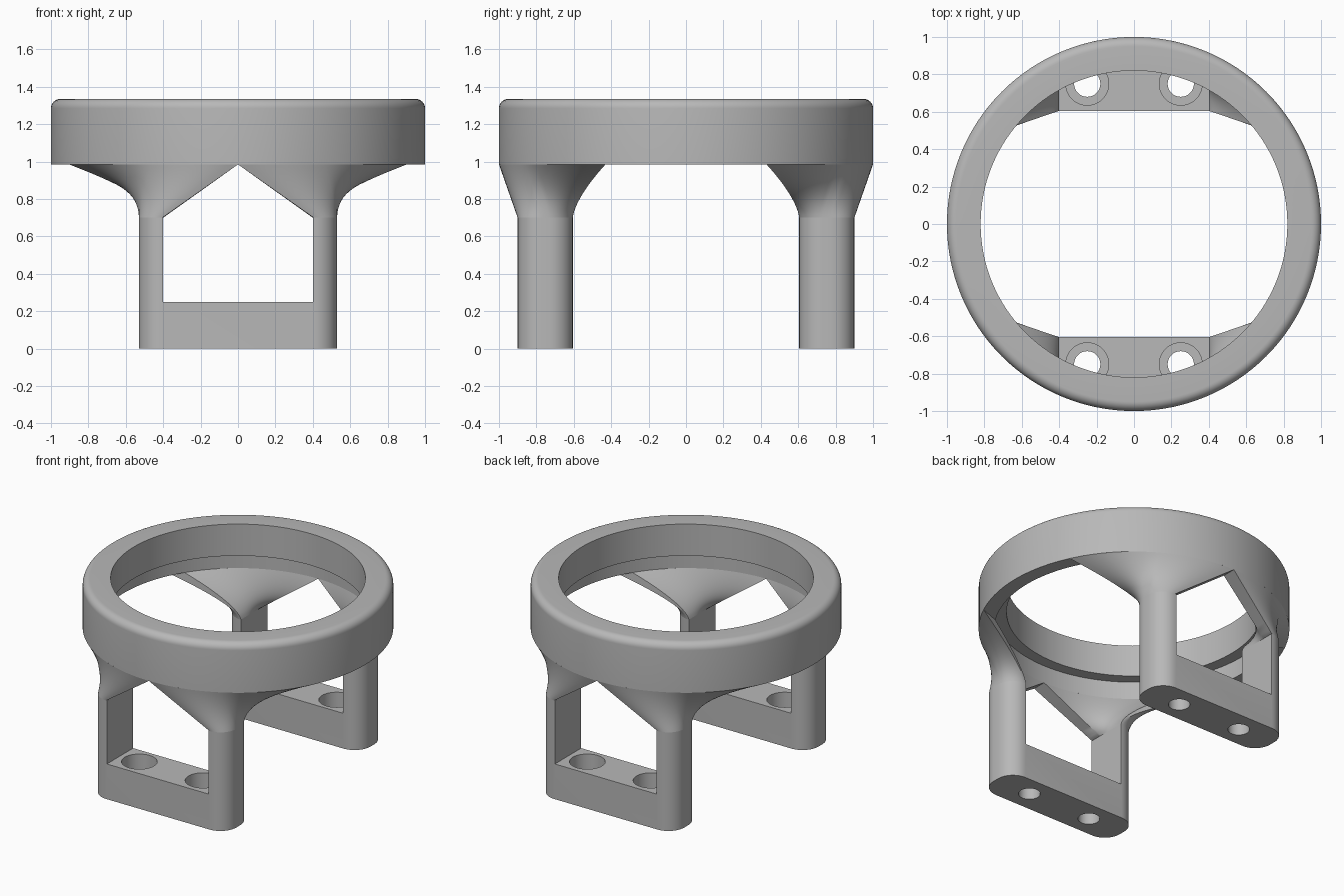
import bpy, bmesh, math
from math import sin, cos, pi, radians

if "Cube" in bpy.data.objects:
    bpy.data.objects.remove(bpy.data.objects["Cube"])

grey = bpy.data.materials.new("plain_grey")
grey.use_nodes = True
colour = (0.48, 0.48, 0.48, 1)
grey.diffuse_color = colour
grey.node_tree.nodes["Principled BSDF"].inputs["Base Color"].default_value = colour

LEG_TOP, RING_BOTTOM, RING_TOP = 0.7, 0.985, 1.335
LEG_IN, LEG_OUT, Y_IN, Y_OUT = 0.4, 0.53, 0.605, 0.9
CORNER = 0.125


def make(name, bm):
    bmesh.ops.recalc_face_normals(bm, faces=bm.faces)
    me = bpy.data.meshes.new(name)
    bm.to_mesh(me)
    bm.free()
    ob = bpy.data.objects.new(name, me)
    bpy.context.collection.objects.link(ob)
    me.materials.append(grey)
    return ob


def activate(ob):
    bpy.ops.object.select_all(action='DESELECT')
    ob.select_set(True)
    bpy.context.view_layer.objects.active = ob


def smooth(ob, angle=30):
    activate(ob)
    bpy.ops.object.shade_smooth_by_angle(angle=radians(angle))


def skin(loops, name, closed=False):
    """Join matching closed loops of points with quads; cap unless closed."""
    bm = bmesh.new()
    rows = [[bm.verts.new(p) for p in loop] for loop in loops]
    n = len(rows[0])
    pairs = list(zip(rows, rows[1:])) + ([(rows[-1], rows[0])] if closed else [])
    for a, b in pairs:
        for i in range(n):
            j = (i + 1) % n
            bm.faces.new((a[i], a[j], b[j], b[i]))
    if not closed:
        bm.faces.new(rows[0])
        bm.faces.new(rows[-1])
    return make(name, bm)


def extrude(points, z0, z1, name):
    return skin([[(x, y, z) for x, y in points] for z in (z0, z1)], name)


def circle(cx, cy, r, n=48):
    return [(cx + r * cos(2 * pi * i / n), cy + r * sin(2 * pi * i / n)) for i in range(n)]


def cut(ob, cutter):
    activate(ob)
    mod = ob.modifiers.new("cut", 'BOOLEAN')
    mod.operation, mod.solver, mod.object = 'DIFFERENCE', 'EXACT', cutter
    cutter.hide_render = True
    bpy.ops.object.modifier_apply(modifier=mod.name)
    bpy.data.objects.remove(cutter)


# Stepped ring with rounded top edge
R = 0.05
profile = [(0.9, RING_BOTTOM), (1, RING_BOTTOM)]
profile += [(1 - R + R * cos(a), RING_TOP - R + R * sin(a))
            for a in (pi / 2 * i / 8 for i in range(9))]
profile += [(0.82, RING_TOP), (0.82, 1.11), (0.9, 1.11)]
SEG = 128
ring = skin([[(r * cos(t), r * sin(t), z) for r, z in profile]
             for t in (2 * pi * k / SEG for k in range(SEG))], "top_ring", True)
smooth(ring)

# Rounded outer end shared by base plates and legs
end = []
for cy, start in ((Y_OUT - CORNER, pi / 2), (Y_IN + CORNER, 0)):
    for i in range(11):
        a = start - pi / 2 * i / 10
        end.append((LEG_OUT - CORNER + CORNER * cos(a), cy + CORNER * sin(a)))

# Front and back frames: plate, two legs, counterbored screw holes
for side, sy in (("front", -1), ("back", 1)):
    outline = end + [(-x, y) for x, y in reversed(end)]
    frame = extrude([(x, sy * y) for x, y in outline], 0, LEG_TOP, side + "_leg_frame")
    window = [(-LEG_IN, 0.4), (LEG_IN, 0.4), (LEG_IN, 1.1), (-LEG_IN, 1.1)]
    cut(frame, extrude([(x, sy * y) for x, y in window], 0.25, 0.9, "window_cutter"))
    for x in (-0.25, 0.25):
        cut(frame, extrude(circle(x, sy * 0.75, 0.115), 0.1, 0.4, "counterbore_cutter"))
        cut(frame, extrude(circle(x, sy * 0.75, 0.07), -0.1, 0.2, "hole_cutter"))
    smooth(frame)

# Flares blending each leg into a sector of the ring
N = len(end)
LEVELS = 16
for side, sy in (("front", -1), ("back", 1)):
    for hand, sx in (("left", 1), ("right", -1)):
        loops = []
        for lv in range(LEVELS + 1):
            s = lv / LEVELS
            outer, inner = [], []
            for i, (bx, by) in enumerate(end):
                u = i / (N - 1)
                w = s ** (1 + 0.5 * u)
                z = LEG_TOP + (RING_BOTTOM - LEG_TOP) * s
                a, b = radians(90 - 64.5 * u), radians(90 - 57.5 * u)
                iy = 0.82 + (Y_IN - 0.82) * u
                outer.append((sx * (bx + (cos(a) - bx) * w),
                              sy * (by + (sin(a) - by) * w), z))
                inner.append((sx * (LEG_IN + (0.9 * cos(b) - LEG_IN) * w),
                              sy * (iy + (0.9 * sin(b) - iy) * w), z))
            loops.append(outer + inner[::-1])
        smooth(skin(loops, side + "_" + hand + "_flare"), 35)
